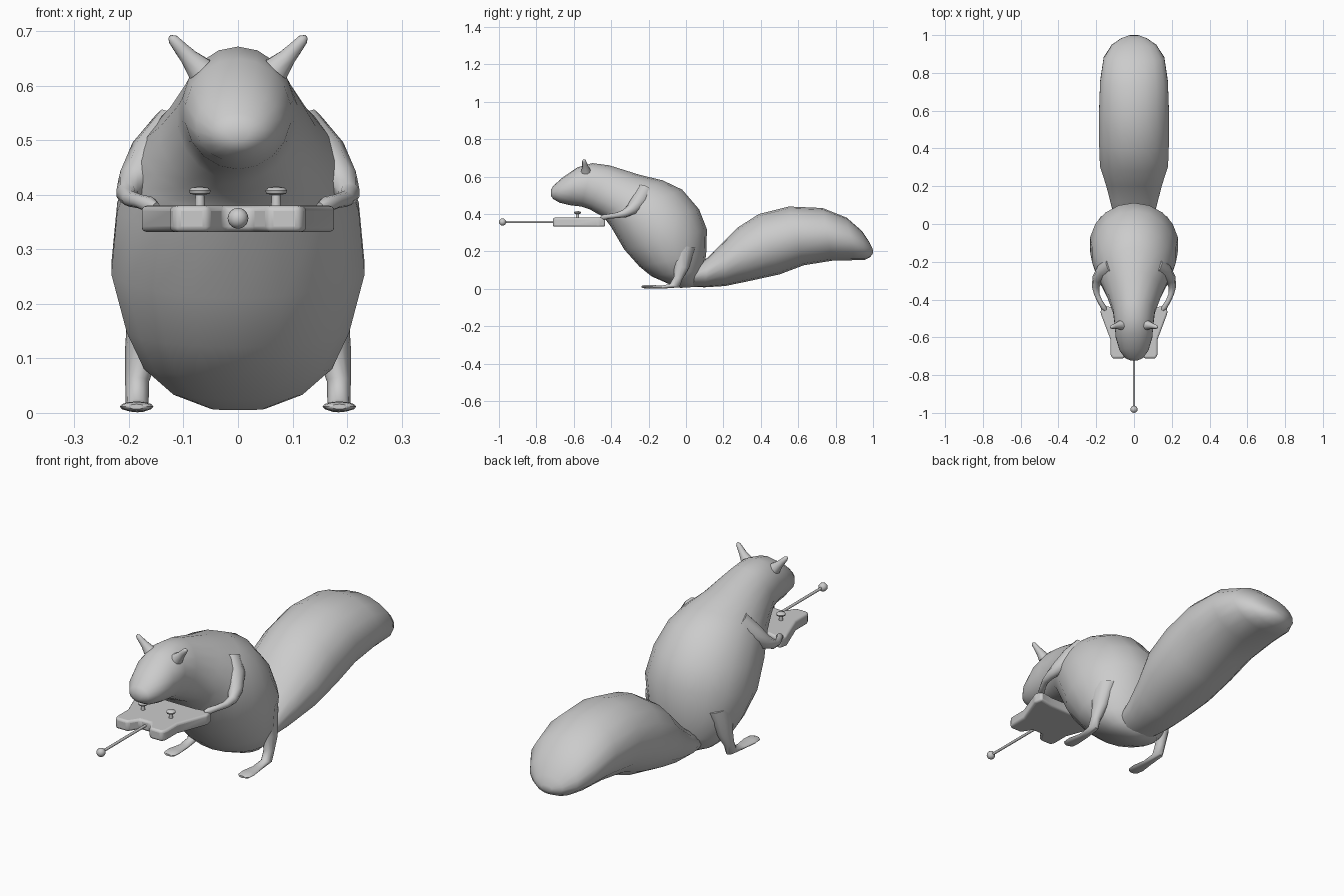
import bpy, bmesh, math
from mathutils import Vector

if "Cube" in bpy.data.objects:
    bpy.data.objects.remove(bpy.data.objects["Cube"])


def finish(name, bm, angle=60):
    bmesh.ops.recalc_face_normals(bm, faces=bm.faces)
    me = bpy.data.meshes.new(name)
    bm.to_mesh(me)
    bm.free()
    ob = bpy.data.objects.new(name, me)
    bpy.context.collection.objects.link(ob)
    bpy.ops.object.select_all(action='DESELECT')
    ob.select_set(True)
    bpy.context.view_layer.objects.active = ob
    bpy.ops.object.shade_smooth_by_angle(angle=math.radians(angle))
    return ob


def skin_rings(bm, rings):
    n = len(rings[0])
    for a, b in zip(rings, rings[1:]):
        for i in range(n):
            bm.faces.new((a[i], a[(i + 1) % n], b[(i + 1) % n], b[i]))
    bm.faces.new(rings[0])
    bm.faces.new(rings[-1])


def loft(name, sections, sides=18):
    """Sections: (y1, z1, y2, z2, half_width, centre_x), ellipses spanning two side-profile points."""
    bm = bmesh.new()
    rings = []
    for y1, z1, y2, z2, w, cx in sections:
        ring = []
        for i in range(sides):
            t = 2 * math.pi * i / sides
            f = 0.5 - 0.5 * math.cos(t)
            ring.append(bm.verts.new((cx + w * math.sin(t), y1 + (y2 - y1) * f, z1 + (z2 - z1) * f)))
        rings.append(ring)
    skin_rings(bm, rings)
    return finish(name, bm)


def tube(name, points, sides=10):
    """Points: (x, y, z, radius)."""
    bm = bmesh.new()
    ps = [Vector(p[:3]) for p in points]
    rings = []
    for i, p in enumerate(ps):
        d = (ps[min(i + 1, len(ps) - 1)] - ps[max(i - 1, 0)]).normalized()
        u = d.cross(Vector((0.3, 0.2, 1)).normalized()).normalized()
        v = d.cross(u)
        r = points[i][3]
        rings.append([bm.verts.new(p + r * (u * math.cos(2 * math.pi * k / sides)
                                            + v * math.sin(2 * math.pi * k / sides)))
                      for k in range(sides)])
    skin_rings(bm, rings)
    return finish(name, bm)


def mirror(ob):
    m = ob.modifiers.new("mirror", 'MIRROR')
    m.use_axis[0] = True
    m.use_mirror_merge = False


# Body and head, from seat to nose
loft("body", [s + (0,) for s in [
    (-.03, .005, .05, .01, .05), (-.09, .025, .075, .045, .12),
    (-.185, .067, .095, .10, .175), (-.25, .12, .108, .185, .207),
    (-.33, .21, .112, .318, .236), (-.40, .33, .07, .425, .225),
    (-.43, .37, -.02, .53, .20), (-.45, .39, -.125, .58, .175),
    (-.48, .405, -.25, .61, .145), (-.515, .425, -.41, .66, .112),
    (-.56, .44, -.50, .672, .104), (-.62, .447, -.58, .65, .098),
    (-.675, .46, -.66, .595, .078), (-.71, .48, -.71, .55, .048),
    (-.722, .497, -.722, .53, .02)]])

# Bushy tail
loft("tail", [s + (0,) for s in [
    (-.02, .012, .05, .12, .10), (.10, .008, .12, .17, .125),
    (.21, .015, .20, .25, .15), (.34, .042, .28, .33, .183),
    (.50, .077, .39, .40, .188), (.63, .126, .55, .44, .188),
    (.78, .15, .73, .432, .182), (.90, .153, .86, .38, .163),
    (.955, .155, .94, .31, .12), (.985, .17, .98, .25, .07),
    (1.0, .19, .998, .215, .025)]])

# Hind legs with long flat feet
mirror(loft("hind_leg", [
    (-.10, .24, .05, .22, .05, .15), (-.065, .13, .015, .11, .033, .174),
    (-.065, .065, -.02, .05, .022, .185), (-.085, .026, -.035, .008, .021, .185),
    (-.13, .017, -.125, .001, .022, .184), (-.19, .021, -.19, .002, .031, .186),
    (-.225, .02, -.225, .003, .028, .186), (-.237, .016, -.237, .007, .015, .186)], 12))

# Arms reaching to the controller
mirror(tube("arm", [
    (.11, -.22, .52, .05), (.155, -.25, .47, .047), (.19, -.29, .425, .032),
    (.203, -.33, .402, .021), (.198, -.37, .393, .015), (.18, -.41, .388, .013),
    (.162, -.44, .382, .015), (.15, -.455, .378, .008)]))

# Ears
mirror(tube("ear", [
    (.07, -.535, .63, .026), (.09, -.538, .652, .017), (.106, -.542, .67, .013),
    (.119, -.545, .685, .010), (.125, -.547, .69, .004)]))

# Controller housing: outline extruded and bevelled
half = [(.025, -.665), (.055, -.712), (.115, -.712), (.125, -.69), (.125, -.61),
        (.178, -.47), (.17, -.43), (.10, -.445)]
outline = half + [(-x, y) for x, y in reversed(half)]
bm = bmesh.new()
face = bm.faces.new([bm.verts.new((x, y, .332)) for x, y in outline])
ext = bmesh.ops.extrude_face_region(bm, geom=[face])
bmesh.ops.translate(bm, vec=(0, 0, .048),
                    verts=[g for g in ext["geom"] if isinstance(g, bmesh.types.BMVert)])
housing = finish("controller_housing", bm, 40)
bev = housing.modifiers.new("bevel", 'BEVEL')
bev.width = .01
bev.segments = 3

# Thumb sticks: stem with a mushroom cap
bm = bmesh.new()
rings = []
for r, z in [(.010, .37), (.008, .40), (.018, .402), (.020, .408), (.015, .413), (.005, .415)]:
    rings.append([bm.verts.new((.07 + r * math.cos(k * math.pi / 8), -.58 + r * math.sin(k * math.pi / 8), z))
                  for k in range(16)])
skin_rings(bm, rings)
mirror(finish("thumb_stick", bm, 50))

# Antenna and its tip ball
tube("antenna", [(0, -.65, .357, .006), (0, -.98, .357, .006)], 12)
bm = bmesh.new()
bmesh.ops.create_uvsphere(bm, u_segments=16, v_segments=10, radius=.019)
bmesh.ops.translate(bm, vec=(0, -.981, .357), verts=bm.verts)
finish("antenna_ball", bm)
